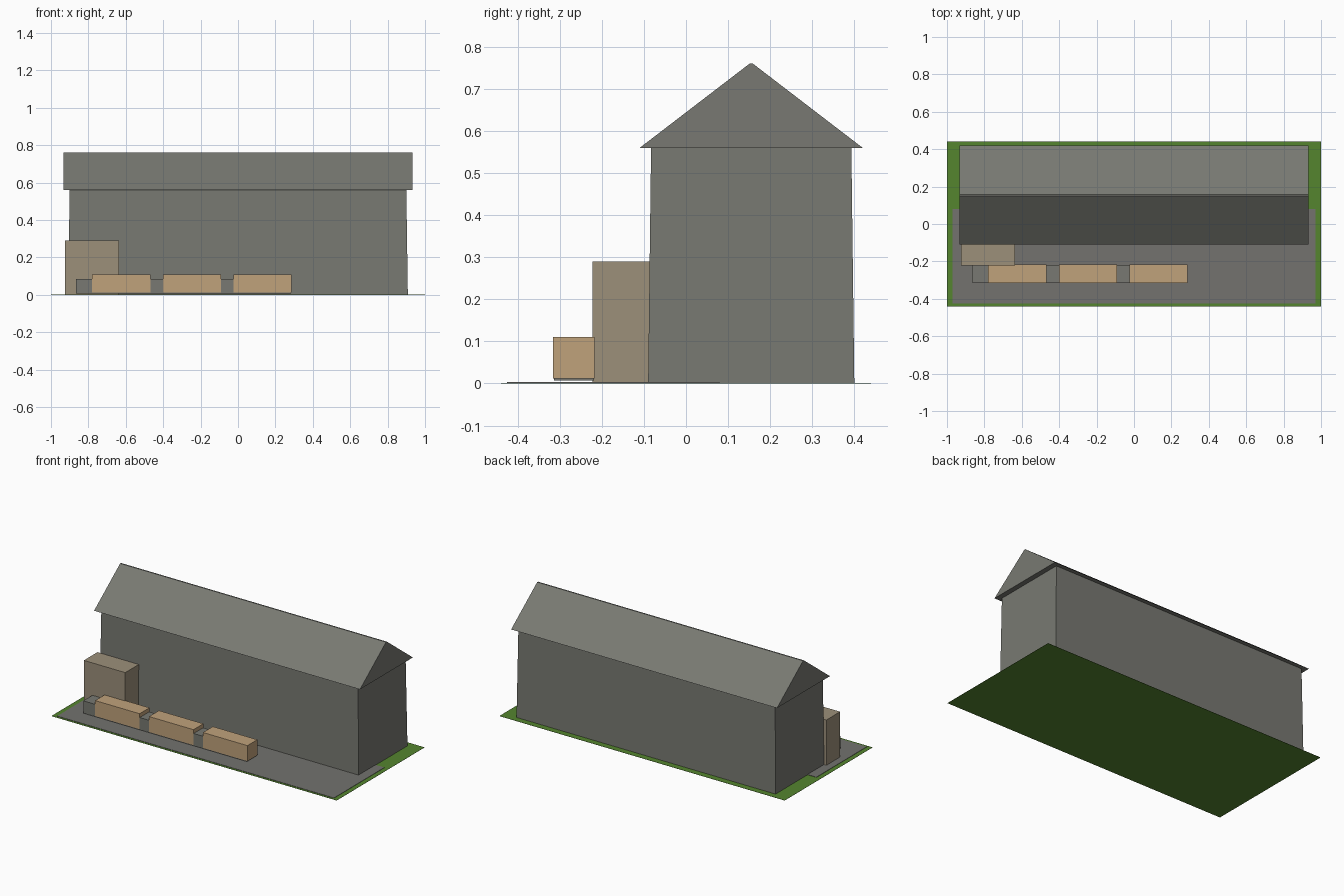
import bpy, bmesh

if "Cube" in bpy.data.objects:
    bpy.data.objects.remove(bpy.data.objects["Cube"])


def material(name, rgb):
    """Flat colour given as 0-255 display values, stored linear."""
    lin = [(c / 255 / 12.92) if c < 11 else ((c / 255 + 0.055) / 1.055) ** 2.4 for c in rgb]
    m = bpy.data.materials.new(name)
    m.diffuse_color = (*lin, 1)
    m.use_nodes = True
    m.node_tree.nodes["Principled BSDF"].inputs["Base Color"].default_value = m.diffuse_color
    return m


GRASS = material("grass green", (85, 133, 47))
PAVING = material("paving grey", (115, 114, 110))
STONE = material("stone grey", (120, 121, 114))
SHED = material("weathered wood", (156, 144, 122))
TIMBER = material("timber tan", (192, 162, 123))


def frustum(name, mat, low, high, z0, z1):
    """Solid between two rectangles (x0, x1, y0, y1) at heights z0 and z1."""
    bm = bmesh.new()
    rings = []
    for (x0, x1, y0, y1), z in ((low, z0), (high, z1)):
        rings.append([bm.verts.new((x, y, z))
                      for x, y in ((x0, y0), (x1, y0), (x1, y1), (x0, y1))])
    a, b = rings
    bm.faces.new(a[::-1])
    bm.faces.new(b)
    for i in range(4):
        j = (i + 1) % 4
        bm.faces.new((a[i], a[j], b[j], b[i]))
    mesh = bpy.data.meshes.new(name)
    bm.to_mesh(mesh)
    bm.free()
    mesh.materials.append(mat)
    obj = bpy.data.objects.new(name, mesh)
    bpy.context.collection.objects.link(obj)
    return obj


def box(name, mat, rect, z0, z1):
    return frustum(name, mat, rect, rect, z0, z1)


# Lawn and paved yard
box("lawn", GRASS, (-1, 1, -0.44, 0.44), 0, 0.001)
box("paved_yard", PAVING, (-0.97, 0.97, -0.425, 0.08), 0.001, 0.003)

# Main hall with slightly leaning walls, and its gable roof with a narrow ridge
frustum("hall_walls", STONE, (-0.908, 0.908, -0.09, 0.40),
        (-0.9, 0.9, -0.083, 0.393), 0.001, 0.56)
frustum("gable_roof", STONE, (-0.932, 0.932, -0.11, 0.42),
        (-0.932, 0.932, 0.151, 0.159), 0.56, 0.76)

# Lean-to shed against the front wall
box("side_shed", SHED, (-0.925, -0.635, -0.222, -0.085), 0.001, 0.29)

# Row of timber stacks on a long low plinth
box("stack_plinth", STONE, (-0.865, 0.283, -0.314, -0.219), 0.007, 0.085)
for i in range(3):
    x = -0.78 + 0.378 * i
    box(f"timber_stack_{i + 1}", TIMBER, (x, x + 0.311, -0.316, -0.217), 0.012, 0.11)
